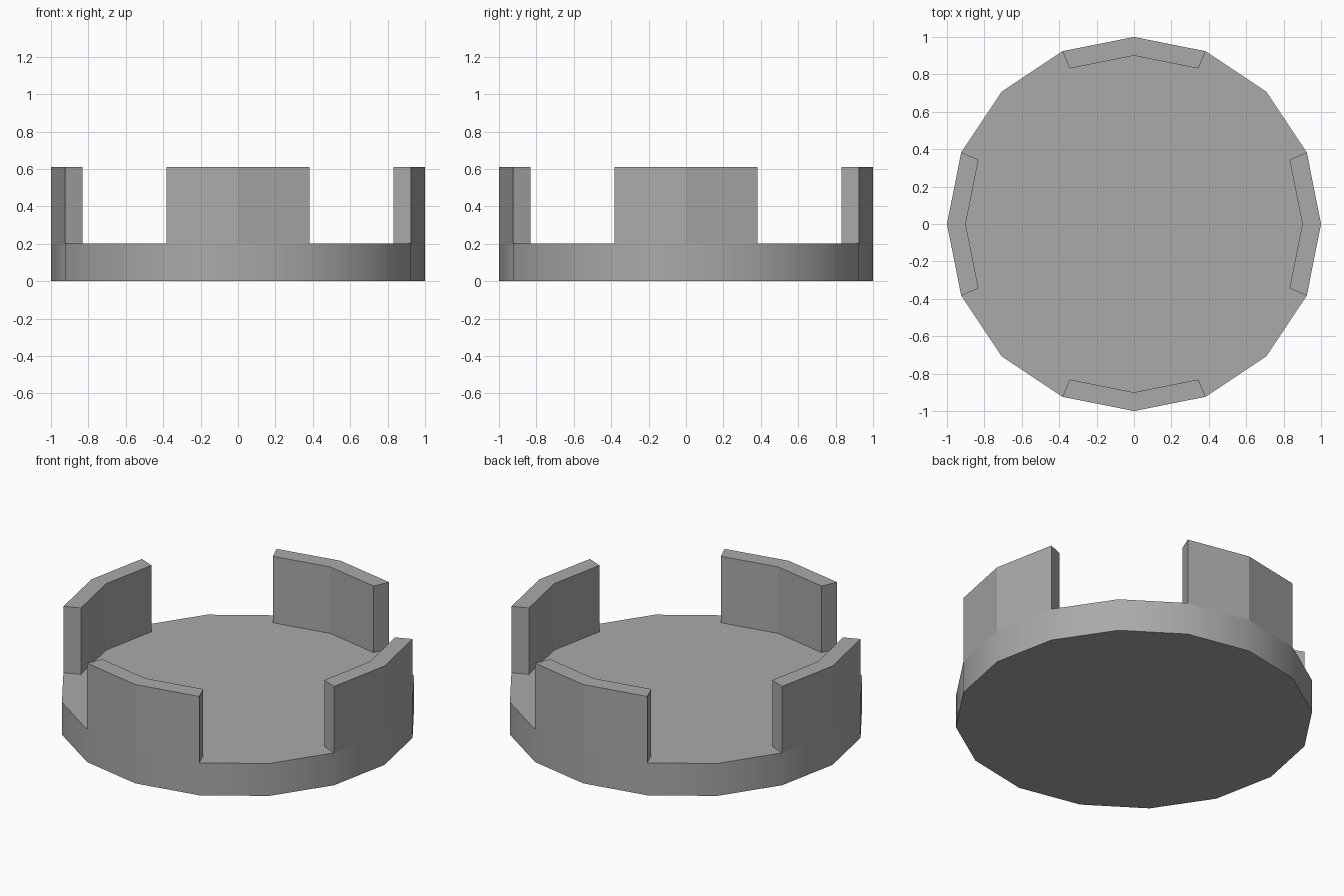
import bpy, bmesh
from math import cos, sin, pi

SIDES = 16
BASE_TOP, WALL_TOP = 0.2, 0.61
OUTER, INNER = 1.0, 0.9

cube = bpy.data.objects.get("Cube")
if cube:
    bpy.data.objects.remove(cube, do_unlink=True)

grey = bpy.data.materials.new("plain grey")
grey.use_nodes = True
colour = (0.4, 0.4, 0.4, 1)
grey.diffuse_color = colour
grey.node_tree.nodes["Principled BSDF"].inputs["Base Color"].default_value = colour


def ring_point(radius, step):
    a = 2 * pi * step / SIDES
    return (radius * cos(a), radius * sin(a))


def prism(name, outline, z0, z1):
    """Extrude a flat outline from z0 up to z1."""
    bm = bmesh.new()
    face = bm.faces.new([bm.verts.new((x, y, z0)) for x, y in outline])
    top = bmesh.ops.extrude_face_region(bm, geom=[face])["geom"]
    for v in top:
        if isinstance(v, bmesh.types.BMVert):
            v.co.z = z1
    bmesh.ops.recalc_face_normals(bm, faces=bm.faces)
    mesh = bpy.data.meshes.new(name)
    bm.to_mesh(mesh)
    bm.free()
    mesh.materials.append(grey)
    obj = bpy.data.objects.new(name, mesh)
    bpy.context.collection.objects.link(obj)
    return obj


# Round base with a smooth rim
base = prism("base_disc", [ring_point(OUTER, i) for i in range(SIDES)], 0, BASE_TOP)
bpy.context.view_layer.objects.active = base
base.select_set(True)
bpy.ops.object.shade_smooth_by_angle(angle=pi / 6)
base.select_set(False)

# Four faceted wall segments, each two facets wide
for i, side in enumerate(("left", "back", "right", "front")):
    steps = [i * SIDES // 4 + d for d in (-1, 0, 1)]
    outline = [ring_point(OUTER, s) for s in steps]
    outline += [ring_point(INNER, s) for s in reversed(steps)]
    prism(side + "_wall", outline, BASE_TOP, WALL_TOP)
